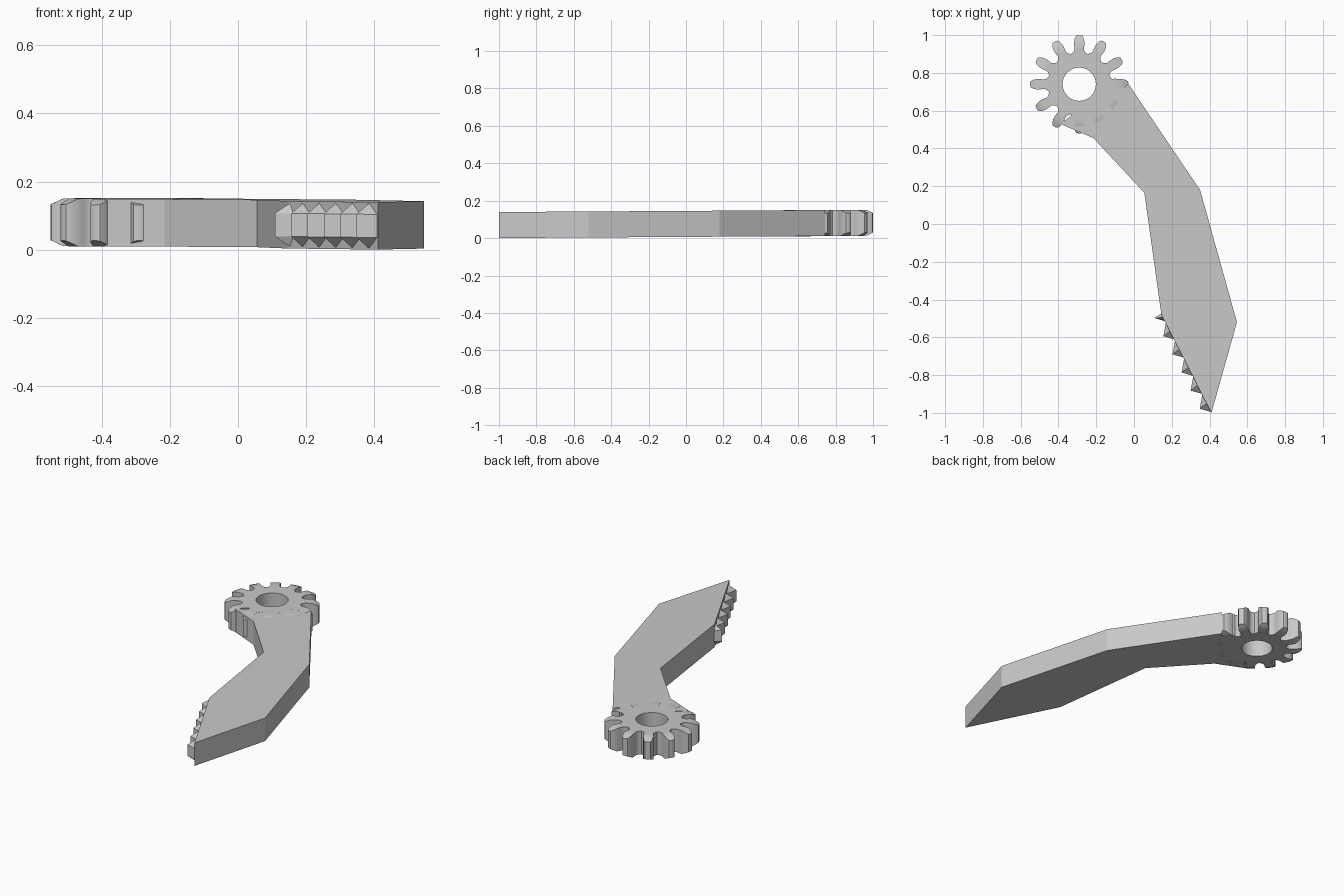
import bpy, bmesh
from math import sin, cos, radians
from mathutils import Vector

cube = bpy.data.objects.get("Cube")
if cube:
    bpy.data.objects.remove(cube, do_unlink=True)

THICK = 0.14
grey = bpy.data.materials.new("plain grey")
grey.use_nodes = True
grey.diffuse_color = (0.58, 0.58, 0.58, 1)
grey.node_tree.nodes["Principled BSDF"].inputs["Base Color"].default_value = (0.58, 0.58, 0.58, 1)


def finish(bm, name, smooth=False):
    """Weld, lean the part slightly up towards the back, and link it."""
    bmesh.ops.remove_doubles(bm, verts=bm.verts, dist=0.0001)
    bmesh.ops.recalc_face_normals(bm, faces=bm.faces)
    for v in bm.verts:
        v.co.z += 0.006 * (v.co.y + 1)
    mesh = bpy.data.meshes.new(name)
    bm.to_mesh(mesh)
    bm.free()
    mesh.materials.append(grey)
    ob = bpy.data.objects.new(name, mesh)
    bpy.context.collection.objects.link(ob)
    if smooth:
        bpy.ops.object.select_all(action="DESELECT")
        ob.select_set(True)
        bpy.context.view_layer.objects.active = ob
        bpy.ops.object.shade_smooth_by_angle(angle=radians(35))


# Bent arm, extruded from its outline
outline = [(-0.03, 0.742), (0.35, 0.18), (0.545, -0.52), (0.41, -1.0),
           (0.145, -0.48), (0.055, 0.165), (-0.215, 0.455), (-0.39, 0.53),
           (-0.14, 0.72), (-0.10, 0.775), (-0.055, 0.715)]
bm = bmesh.new()
base = bm.faces.new([bm.verts.new((x, y, 0.0005)) for x, y in outline])
top = bmesh.ops.extrude_face_region(bm, geom=[base])["geom"]
bmesh.ops.translate(bm, vec=(0, 0, THICK - 0.001),
                    verts=[g for g in top if isinstance(g, bmesh.types.BMVert)])
finish(bm, "arm")

# Gear: one sector per tooth, chamfered at the tip, around a round bore
CENTRE = Vector((-0.29, 0.74, 0))
TEETH, BORE, ROOT = 12, 0.088, 0.165
flank = [(0.17, 0.031), (0.185, 0.024), (0.205, 0.027), (0.222, 0.028)]
tip = [(0.222, 0.028), (0.245, 0.023), (0.257, 0.016), (0.26, 0.008)]
bm = bmesh.new()


def polar(r, a):
    return Vector((r * cos(a), r * sin(a), 0))


def face(points):
    bm.faces.new([bm.verts.new(CENTRE + p) for p in points])


def at(p, side):
    """Lift a flat point to the top or bottom skin, following the tip chamfer."""
    drop = max(0, p.length - 0.2235) * 0.48
    return p + Vector((0, 0, THICK - drop if side else drop))


for i in range(TEETH):
    a = radians(90 + i * 360 / TEETH)
    half = radians(180 / TEETH)
    out, across = polar(1, a), polar(1, a + radians(90))
    right = [out * r - across * w for r, w in flank]
    left = [out * r + across * w for r, w in reversed(flank)]
    rim = [polar(ROOT, a - half)] + right + left + [polar(ROOT, a + half)]
    bore = [polar(BORE, a + half * (1 - k / 2)) for k in range(5)]
    tip_r = [out * r - across * w for r, w in tip]
    tip_l = [out * r + across * w for r, w in tip]
    edge = rim[:5] + tip_r[1:] + tip_l[:0:-1] + rim[5:]
    for side in (0, 1):
        face([at(p, side) for p in rim + bore])
        for k in range(len(tip) - 1):
            face([at(p, side) for p in (tip_r[k], tip_r[k + 1], tip_l[k + 1], tip_l[k])])
    for path in (edge, bore):
        for p, q in zip(path, path[1:]):
            face([at(p, 0), at(q, 0), at(q, 1), at(p, 1)])
finish(bm, "gear", smooth=True)

# Row of saw teeth, each a triangle with a peak above and below
step = Vector((0.048, -0.096, 0))
for i in range(6):
    end = Vector((0.41, -0.996, 0)) - step * (5 - i)
    start = end - step if i else Vector((0.148, -0.472, 0))
    point = end + Vector((-0.062, 0.018, 0))
    peak = (start + end) / 2
    inside = Vector((0.012, 0.006, 0))
    bm = bmesh.new()
    for p, low in ((start, 0.036), (end, 0.036), (point, 0.036), (peak, 0.002),
                   (peak + inside, 0.002)):
        for z in (low, THICK - low):
            bm.verts.new((p.x, p.y, z))
    bmesh.ops.convex_hull(bm, input=bm.verts)
    finish(bm, f"saw_tooth_{i + 1}")
